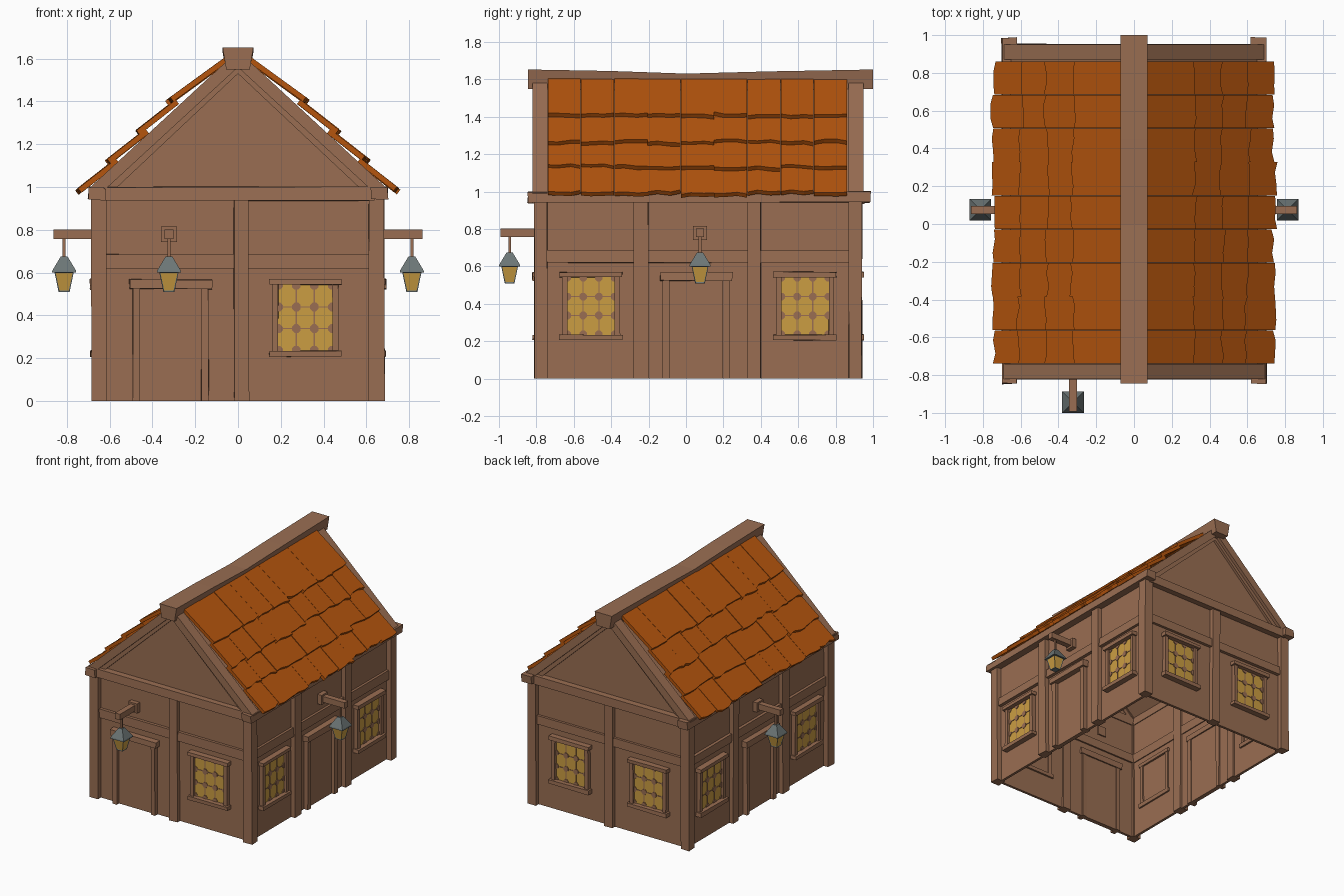
import bpy, bmesh, math, random
from mathutils import Vector

random.seed(4)
if "Cube" in bpy.data.objects:
    bpy.data.objects.remove(bpy.data.objects["Cube"])


def material(name, rgb):
    m = bpy.data.materials.new(name)
    m.use_nodes = True
    m.diffuse_color = (*rgb, 1)
    m.node_tree.nodes["Principled BSDF"].inputs["Base Color"].default_value = (*rgb, 1)
    return m


wood = material("brown_wood", (0.32, 0.155, 0.085))
clay = material("orange_clay", (0.46, 0.09, 0.004))
glow = material("amber_glass", (0.6, 0.34, 0.055))
iron = material("grey_iron", (0.15, 0.18, 0.18))


def finish(name, bm, *mats):
    bmesh.ops.recalc_face_normals(bm, faces=bm.faces)
    me = bpy.data.meshes.new(name)
    bm.to_mesh(me)
    bm.free()
    for m in mats:
        me.materials.append(m)
    ob = bpy.data.objects.new(name, me)
    bpy.context.collection.objects.link(ob)
    return ob


def prism(bm, pts, vec):
    """Solid from a flat outline swept along a vector."""
    a = [bm.verts.new(p) for p in pts]
    b = [bm.verts.new(Vector(p) + Vector(vec)) for p in pts]
    bm.faces.new(a)
    bm.faces.new(b[::-1])
    n = len(a)
    for i in range(n):
        j = (i + 1) % n
        bm.faces.new((a[j], a[i], b[i], b[j]))
    return a + b


def box(bm, p, q, wobble=0.0):
    lo = [min(a, b) for a, b in zip(p, q)]
    hi = [max(a, b) for a, b in zip(p, q)]
    base = [(lo[0], lo[1], lo[2]), (hi[0], lo[1], lo[2]),
            (hi[0], hi[1], lo[2]), (lo[0], hi[1], lo[2])]
    for v in prism(bm, base, (0, 0, hi[2] - lo[2])):
        for k in range(3):
            if k < 2 or v.co.z > 0.01:
                v.co[k] += random.uniform(-wobble, wobble)


# Wall planes: u runs along the wall, d points outward
WX, WF, WB = 0.645, -0.775, 0.905
SIDES = ("front", "back", "left", "right")


def on_wall(side, u, d, z):
    return {"front": (u, WF - d, z), "back": (u, WB + d, z),
            "left": (WX + d, u, z), "right": (-WX - d, u, z)}[side]


def wall_box(bm, side, u, z, d, wobble=0.0):
    box(bm, on_wall(side, u[0], d[0], z[0]), on_wall(side, u[1], d[1], z[1]), wobble)


# Thin walls, open below, with gable triangles
bm = bmesh.new()
for side in SIDES:
    span = (-WX, WX) if side in ("front", "back") else (WF, WB)
    wall_box(bm, side, span, (0, 0.97), (-0.02, 0))
for y in (WF, WB - 0.02):
    prism(bm, [(-WX, y, 0.96), (WX, y, 0.96), (0, y, 1.57)], (0, 0.02, 0))
finish("walls", bm, wood)

# Corner posts and intermediate posts
bm = bmesh.new()
for s in (1, -1):
    for y in (WF - 0.036, WB - 0.034):
        box(bm, (s * 0.613, y, 0), (s * 0.684, y + 0.07, 0.95), 0.003)
finish("corner_posts", bm, wood)

posts = {"front": [(-0.02, 0.05)], "back": [(-0.035, 0.035)],
         "left": [(-0.28, -0.2), (0.33, 0.4)], "right": [(-0.28, -0.2), (0.33, 0.4)]}
bm = bmesh.new()
for side, spans in posts.items():
    for span in spans:
        wall_box(bm, side, span, (0, 0.95), (-0.035, 0.033), 0.003)
finish("wall_posts", bm, wood)

# Horizontal rails, tie beams and eave beams
bm = bmesh.new()
for side in SIDES:
    span = (-0.62, 0.62) if side in ("front", "back") else (-0.75, 0.88)
    wall_box(bm, side, span, (0.62, 0.685), (-0.03, 0.022), 0.003)
finish("middle_rails", bm, wood)

bm = bmesh.new()
for side in ("front", "back"):
    wall_box(bm, side, (-0.64, 0.64), (0.935, 1.0), (-0.03, 0.047), 0.003)
finish("tie_beams", bm, wood)

bm = bmesh.new()
for s in (1, -1):
    box(bm, (s * 0.62, -0.845, 0.94), (s * 0.7, 0.985, 1.0), 0.004)
finish("eave_beams", bm, wood)

# Gable rafters with a thinner inner trim
bm = bmesh.new()
trim = bmesh.new()
for s in (1, -1):
    for y, ty in ((-0.82, -0.795), (0.87, 0.88)):
        prism(bm, [(s * x, y, z) for x, z in
                   ((0.7, 0.99), (0.04, 1.6), (0.0, 1.56), (0.63, 0.98))], (0, 0.08, 0))
        prism(trim, [(s * x, ty, z) for x, z in
                     ((0.64, 0.98), (0, 1.58), (0, 1.53), (0.585, 0.98))], (0, 0.045, 0))
finish("gable_rafters", bm, wood)
finish("gable_trim", trim, wood)

# Sagging ridge beam, wider at the top
bm = bmesh.new()
rings = []
for y, dz in ((-0.845, 0), (-0.4, -0.008), (0.0, -0.022), (0.45, -0.01), (1.0, 0)):
    rings.append([bm.verts.new((x, y, z + dz)) for x, z in
                  ((-0.055, 1.55), (0.055, 1.55), (0.072, 1.653), (-0.072, 1.653))])
for a, b in zip(rings, rings[1:]):
    for i in range(4):
        j = (i + 1) % 4
        bm.faces.new((a[i], a[j], b[j], b[i]))
bm.faces.new(rings[0][::-1])
bm.faces.new(rings[-1])
finish("ridge_beam", bm, wood)

# Roof boards beneath the tiles
bm = bmesh.new()
for s in (1, -1):
    prism(bm, [(s * x, WF, z) for x, z in
               ((0.67, 0.985), (0, 1.595), (0, 1.57), (0.65, 0.97))], (0, WB - WF, 0))
finish("roof_boards", bm, wood)

# Overlapping tiles with ragged lower edges
ROWS, COLS, Y0, Y1 = 4, 9, -0.74, 0.862
step = (Y1 - Y0) / COLS
for s, name in ((1, "left_tiles"), (-1, "right_tiles")):
    bm = bmesh.new()
    for r in range(ROWS):
        top_row = r == ROWS - 1
        tilt = math.radians(36 if top_row else 38)
        up = Vector((-s * math.cos(tilt), 0, math.sin(tilt)))
        normal = Vector((s * math.sin(tilt), 0, math.cos(tilt)))
        for c in range(COLS):
            start = Vector((s * (0.73 - 0.14 * r), 0, 0.978 + 0.138 * r))
            start += normal * random.uniform(-0.003, 0.003)
            shift = random.uniform(-0.014, 0.014)
            y = Y0 + c * step
            pts = []
            for f in (0, 0.3, 0.7, 1):
                drop = shift + random.uniform(-0.01, 0.01)
                pts.append(start + up * drop + Vector((0, y + 0.001 + f * (step - 0.002), 0)))
            length = 0.33 if top_row else 0.22
            for f in (1, 0):
                pts.append(start + up * length + Vector((0, y + 0.001 + f * (step - 0.002), 0)))
            prism(bm, pts, normal * 0.025)
    finish(name, bm, clay)


# Windows: frame, glass plate and leaded lattice with round joints
def window(side, u, name):
    frame = bmesh.new()
    for s in (1, -1):
        wall_box(frame, side, (u + s * 0.126, u + s * 0.155), (0.22, 0.56), (-0.03, 0.03), 0.002)
    wall_box(frame, side, (u - 0.168, u + 0.168), (0.542, 0.57), (-0.035, 0.045), 0.003)
    wall_box(frame, side, (u - 0.168, u + 0.168), (0.205, 0.235), (-0.035, 0.045), 0.003)
    finish(name + "_frame", frame, wood)
    glass = bmesh.new()
    wall_box(glass, side, (u - 0.13, u + 0.13), (0.23, 0.55), (0.002, 0.01))
    finish(name + "_glass", glass, glow)
    bars = bmesh.new()
    us = [u - 0.126 + 0.084 * i for i in range(4)]
    zs = [0.237 + 0.101 * i for i in range(4)]
    for a in us[1:3]:
        wall_box(bars, side, (a - 0.003, a + 0.003), (0.23, 0.55), (0.009, 0.013))
    for z in zs[1:3]:
        wall_box(bars, side, (u - 0.13, u + 0.13), (z - 0.003, z + 0.003), (0.009, 0.013))
    out = Vector(on_wall(side, 0, 0.006, 0)) - Vector(on_wall(side, 0, 0, 0))
    for a in us:
        for z in zs:
            ring = [math.tau * (k + 0.5) / 8 for k in range(8)]
            prism(bars, [on_wall(side, a + 0.022 * math.cos(t), 0.009, z + 0.022 * math.sin(t))
                         for t in ring], out)
    finish(name + "_lattice", bars, wood)


window("front", 0.315, "front_window")
for label, u in (("left", 0.33), ("right", -0.33)):
    window("back", u, "back_window_" + label)
for side in ("left", "right"):
    window(side, -0.508, side + "_window_front")
    window(side, 0.636, side + "_window_back")


# Doors with jambs and lintel
def door(side, u):
    bm = bmesh.new()
    for s in (1, -1):
        wall_box(bm, side, (u + s * 0.143, u + s * 0.178), (0, 0.53), (-0.03, 0.033), 0.003)
    wall_box(bm, side, (u - 0.193, u + 0.193), (0.523, 0.567), (-0.035, 0.047), 0.004)
    finish(side + "_door_frame", bm, wood)
    bm = bmesh.new()
    wall_box(bm, side, (u - 0.145, u + 0.145), (0, 0.525), (-0.025, 0.008))
    finish(side + "_door", bm, wood)


# Hanging lanterns: bracket arm, rod, pyramid cap and tapered glass body
def frustum(bm, x, y, z0, h0, z1, h1):
    a, b = [[bm.verts.new((x + i * h, y + j * h, z)) for i, j in
             ((-1, -1), (1, -1), (1, 1), (-1, 1))] for z, h in ((z0, h0), (z1, h1))]
    bm.faces.new(a[::-1])
    bm.faces.new(b)
    return [bm.faces.new((a[i], a[i - 3], b[i - 3], b[i])) for i in range(4)]


def lantern(side, u):
    bm = bmesh.new()
    wall_box(bm, side, (u - 0.037, u + 0.037), (0.742, 0.815), (-0.03, 0.035))
    wall_box(bm, side, (u - 0.021, u + 0.021), (0.757, 0.802), (0, 0.218))
    x, y, _ = on_wall(side, u, 0.168, 0)
    box(bm, (x - 0.007, y - 0.007, 0.66), (x + 0.007, y + 0.007, 0.77))
    finish(side + "_lantern_bracket", bm, wood)
    bm = bmesh.new()
    panes = frustum(bm, x, y, 0.51, 0.026, 0.602, 0.045)
    bm.normal_update()
    bmesh.ops.inset_individual(bm, faces=panes, thickness=0.007, depth=-0.003)
    for f in panes:
        f.material_index = 1
    frustum(bm, x, y, 0.6, 0.057, 0.61, 0.055)
    frustum(bm, x, y, 0.61, 0.055, 0.675, 0.016)
    finish(side + "_lantern", bm, iron, glow)


for side, door_u, lamp_u in (("front", -0.315, -0.323), ("left", 0.055, 0.075), ("right", 0.055, 0.075)):
    door(side, door_u)
    lantern(side, lamp_u)
